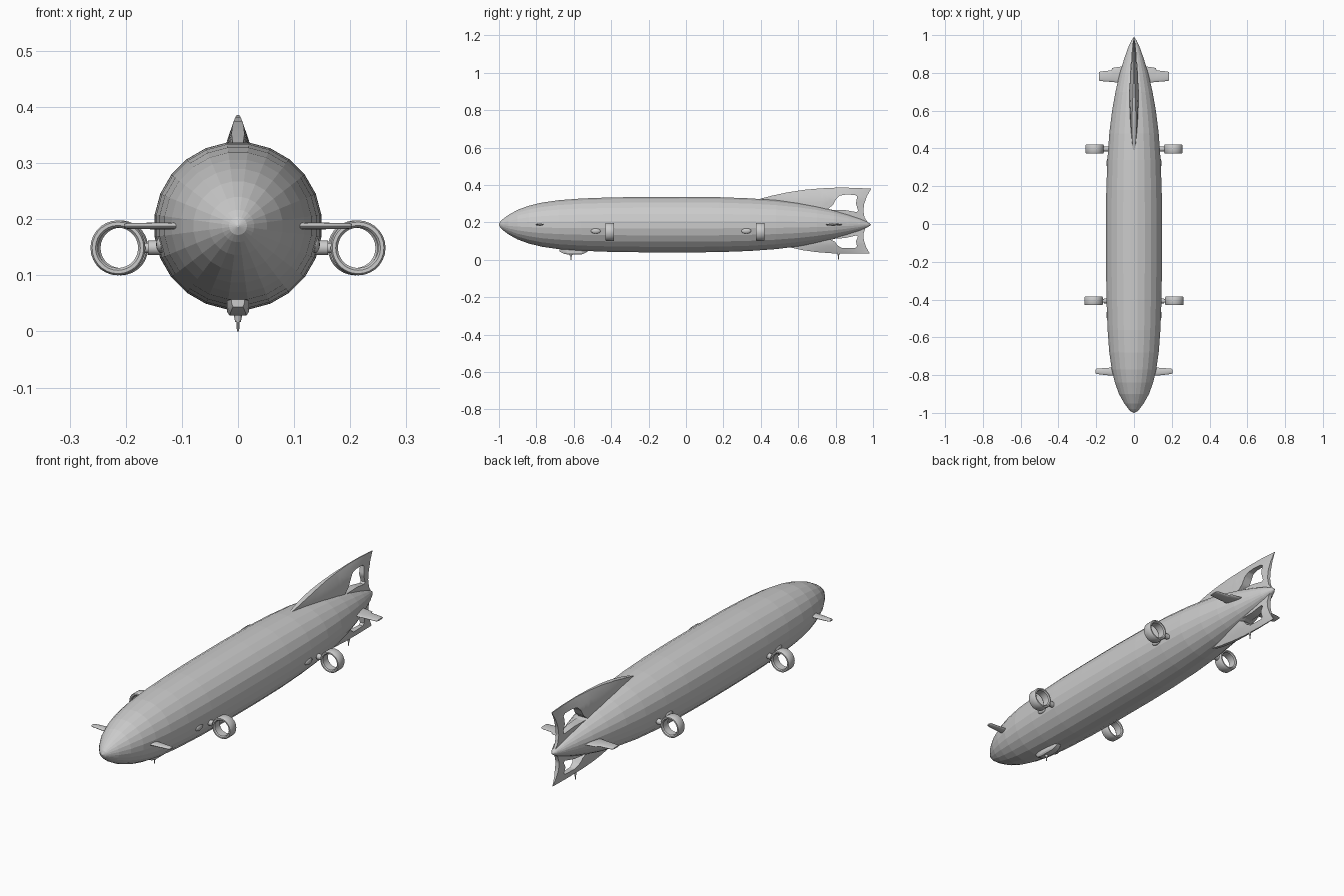
import bpy, bmesh, math
from mathutils import Matrix, Vector

if "Cube" in bpy.data.objects:
    bpy.data.objects.remove(bpy.data.objects["Cube"])

ZC = 0.188  # height of the hull axis


def finish(name, bm, smooth=None):
    bmesh.ops.recalc_face_normals(bm, faces=bm.faces)
    me = bpy.data.meshes.new(name)
    bm.to_mesh(me)
    bm.free()
    ob = bpy.data.objects.new(name, me)
    bpy.context.collection.objects.link(ob)
    if smooth:
        bpy.ops.object.select_all(action='DESELECT')
        ob.select_set(True)
        bpy.context.view_layer.objects.active = ob
        bpy.ops.object.shade_smooth_by_angle(angle=math.radians(smooth))
    return ob


def loft(name, rings, smooth=None, closed=False):
    """Skin a list of equally long point rings."""
    bm = bmesh.new()
    vs = [[bm.verts.new(p) for p in r] for r in rings]
    n = len(vs[0])
    for k in range(len(vs) if closed else len(vs) - 1):
        a, b = vs[k], vs[(k + 1) % len(vs)]
        for i in range(n):
            j = (i + 1) % n
            bm.faces.new((a[i], a[j], b[j], b[i]))
    if not closed:
        bm.faces.new(vs[0])
        bm.faces.new(vs[-1])
    bmesh.ops.remove_doubles(bm, verts=bm.verts, dist=1e-5)
    return finish(name, bm, smooth)


def circle(x, y, z, r, n, off=0.0):
    """Ring of points around a y-directed axis."""
    return [(x + r * math.cos(2 * math.pi * (i + off) / n), y,
             z + r * math.sin(2 * math.pi * (i + off) / n)) for i in range(n)]


def tube(name, p, q, r1, r2, n=12):
    bm = bmesh.new()
    p, q = Vector(p), Vector(q)
    d = q - p
    m = Matrix.Translation((p + q) / 2) @ d.to_track_quat('Z', 'Y').to_matrix().to_4x4()
    bmesh.ops.create_cone(bm, cap_ends=True, segments=n, radius1=r1, radius2=r2,
                          depth=d.length, matrix=m)
    return finish(name, bm, 40)


# hull: faceted body of revolution
profile = [(-1.0, 0.002), (-0.993, 0.016), (-0.98, 0.029), (-0.95, 0.052), (-0.9, 0.080),
           (-0.84, 0.102), (-0.77, 0.119), (-0.68, 0.132), (-0.56, 0.141), (-0.4, 0.147),
           (-0.2, 0.1495), (0.0, 0.150), (0.18, 0.148), (0.34, 0.142), (0.48, 0.132),
           (0.6, 0.117), (0.7, 0.099), (0.79, 0.078), (0.87, 0.054), (0.93, 0.033),
           (0.97, 0.015), (0.988, 0.002)]
loft("hull", [circle(0, y, ZC, r, 24, 0.5) for y, r in profile])


# vertical tail fins, each with an opening and a lens-shaped thickness
def fin(name, outer, hole, y0, tip):
    bm = bmesh.new()
    edges = []
    for pts in (outer, hole):
        v = [bm.verts.new((0, y, z)) for y, z in pts]
        edges += [bm.edges.new((v[i], v[(i + 1) % len(v)])) for i in range(len(v))]
    bmesh.ops.triangle_fill(bm, edges=edges, use_beauty=True, use_dissolve=False)
    bmesh.ops.subdivide_edges(bm, edges=bm.edges[:], cuts=3, use_grid_fill=True)
    base = set(bm.verts)
    bmesh.ops.extrude_face_region(bm, geom=bm.faces[:] + bm.edges[:] + bm.verts[:])
    for v in bm.verts:
        t = max(0.0, min(1.0, abs(tip - v.co.z) / 0.06)) ** 0.8
        s = max(0.0, min(1.0, (v.co.y - y0) / (0.99 - y0)))
        w = 0.0015 + 0.022 * t * math.sin(math.pi * s) ** 0.8
        v.co.x = -w if v in base else w
    finish(name, bm, 35)


fin("upper_fin",
    [(0.38, 0.322), (0.46, 0.343), (0.54, 0.360), (0.63, 0.374), (0.72, 0.382), (0.81, 0.386),
     (0.9, 0.385), (0.99, 0.380), (0.967, 0.340), (0.953, 0.300), (0.948, 0.262), (0.955, 0.225),
     (0.975, 0.195), (0.85, 0.20), (0.7, 0.23), (0.55, 0.26)],
    [(0.755, 0.268), (0.785, 0.293), (0.803, 0.325), (0.822, 0.343), (0.855, 0.349),
     (0.905, 0.347), (0.915, 0.338), (0.909, 0.30), (0.920, 0.262), (0.912, 0.255), (0.85, 0.266)],
    0.37, 0.387)
fin("lower_fin",
    [(0.55, 0.068), (0.62, 0.052), (0.70, 0.041), (0.78, 0.035), (0.88, 0.033), (0.982, 0.034),
     (0.963, 0.068), (0.951, 0.104), (0.948, 0.135), (0.957, 0.165), (0.975, 0.182),
     (0.85, 0.175), (0.7, 0.15), (0.6, 0.12)],
    [(0.765, 0.112), (0.795, 0.098), (0.812, 0.075), (0.835, 0.063), (0.905, 0.063),
     (0.914, 0.072), (0.909, 0.10), (0.920, 0.125), (0.910, 0.130), (0.85, 0.116)],
    0.53, 0.031)


# horizontal stabilisers: flattened elliptical sections (x, front y, back y, half thickness)
def wing(name, side, sections):
    rings = []
    for x, ya, yb, h in sections:
        rings.append([(side * x, (ya + yb) / 2 + (yb - ya) / 2 * math.cos(a),
                       ZC + h * math.sin(a))
                      for a in (2 * math.pi * i / 16 for i in range(16))])
    loft(name, rings, 40)


for side, tag in ((1, "right"), (-1, "left")):
    wing(f"front_plane_{tag}", side,
         [(0.08, -0.805, -0.758, 0.006), (0.15, -0.800, -0.762, 0.006),
          (0.198, -0.794, -0.766, 0.005), (0.203, -0.790, -0.770, 0.003)])
    wing(f"rear_plane_{tag}", side,
         [(0.06, 0.745, 0.835, 0.006), (0.115, 0.752, 0.826, 0.006), (0.12, 0.752, 0.813, 0.006),
          (0.18, 0.757, 0.807, 0.005), (0.186, 0.760, 0.802, 0.003)])

    # ducted engine rings with their mounts and hull fairings
    for y, x, end in ((-0.407, 0.214, "front"), (0.397, 0.209, "rear")):
        z = 0.149
        duct = [(0.049, -0.018), (0.049, 0.018), (0.046, 0.023), (0.040, 0.023),
                (0.036, 0.018), (0.036, -0.018), (0.040, -0.023), (0.046, -0.023)]
        loft(f"{end}_duct_{tag}", [circle(side * x, y + dy, z, r, 28) for r, dy in duct],
             35, closed=True)
        tube(f"{end}_mount_{tag}", (side * 0.12, y, z), (side * (x - 0.04), y, z), 0.009, 0.009)
        tube(f"{end}_collar_{tag}", (side * 0.135, y, z), (side * 0.160, y, z), 0.013, 0.013)
        bm = bmesh.new()
        bmesh.ops.create_uvsphere(bm, u_segments=16, v_segments=8, radius=1,
                                  matrix=Matrix.Translation((side * 0.137, y - 0.075, 0.155))
                                  @ Matrix.Diagonal((0.009, 0.027, 0.015, 1)))
        finish(f"{end}_fairing_{tag}", bm, 40)

# gondola under the nose (y, half width, bottom z)
gondola = []
for y, w, b in ((-0.675, 0.012, 0.044), (-0.655, 0.018, 0.033), (-0.63, 0.020, 0.028),
                (-0.56, 0.020, 0.028), (-0.54, 0.017, 0.036), (-0.525, 0.011, 0.046)):
    gondola.append([(-w, y, 0.075), (-w, y, b + 0.008), (-w * 0.75, y, b),
                    (w * 0.75, y, b), (w, y, b + 0.008), (w, y, 0.075)])
loft("gondola", gondola, 30)

# landing pins below gondola and lower fin
tube("front_leg", (0, -0.615, 0.035), (0, -0.615, 0.017), 0.009, 0.005)
tube("front_pin", (0, -0.615, 0.020), (0, -0.615, 0.0), 0.003, 0.002, 8)
tube("rear_leg", (0, 0.815, 0.045), (0, 0.815, 0.022), 0.007, 0.004)
tube("rear_pin", (0, 0.815, 0.025), (0, 0.815, 0.003), 0.003, 0.002, 8)
